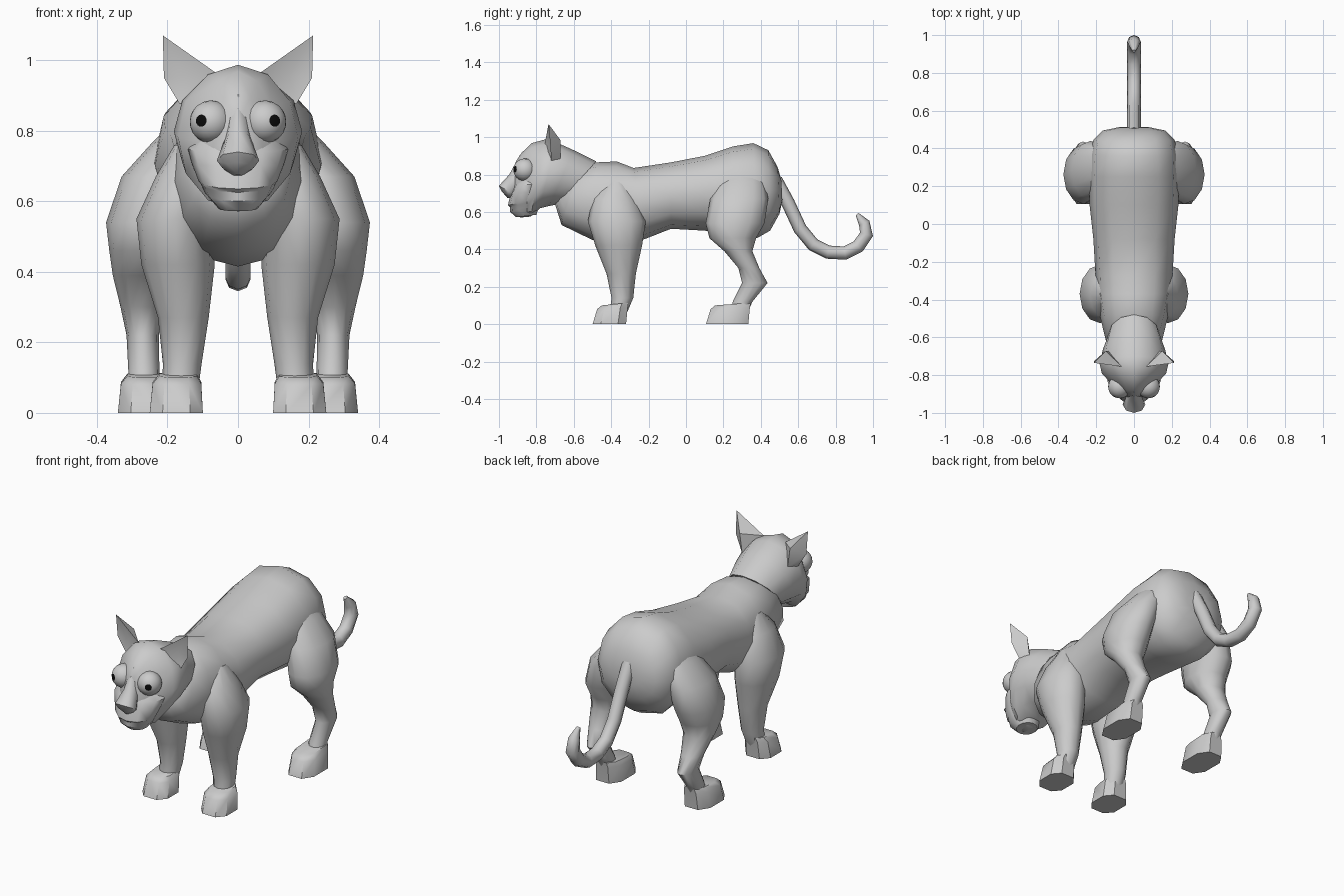
import bpy, bmesh, math
from mathutils import Vector

cube = bpy.data.objects.get("Cube")
if cube:
    bpy.data.objects.remove(cube, do_unlink=True)


def make_material(name, color):
    mat = bpy.data.materials.new(name)
    mat.use_nodes = True
    mat.diffuse_color = color
    mat.node_tree.nodes["Principled BSDF"].inputs["Base Color"].default_value = color
    return mat


GREY = make_material("soft grey", (0.6, 0.6, 0.6, 1))
BLACK = make_material("pupil black", (0.003, 0.003, 0.003, 1))


def finish(name, bm, angle=35, materials=(GREY,)):
    bmesh.ops.recalc_face_normals(bm, faces=bm.faces)
    mesh = bpy.data.meshes.new(name)
    bm.to_mesh(mesh)
    bm.free()
    for mat in materials:
        mesh.materials.append(mat)
    obj = bpy.data.objects.new(name, mesh)
    bpy.context.collection.objects.link(obj)
    bpy.ops.object.select_all(action='DESELECT')
    obj.select_set(True)
    bpy.context.view_layer.objects.active = obj
    bpy.ops.object.shade_smooth_by_angle(angle=math.radians(angle))


def loft(name, rings, sides=12, power=1.0, angle=35, side=1, twist=0.0):
    """Each ring: one end (y, z), opposite end (y, z), half width, centre x."""
    bm = bmesh.new()
    loops = []
    for ya, za, yb, zb, half, *cx in rings:
        a, b = Vector((0, ya, za)), Vector((0, yb, zb))
        loop = []
        for i in range(sides):
            t = math.tau * (i + twist) / sides
            c, s = [math.copysign(abs(v) ** power, v) if abs(v) > 1e-6 else 0
                    for v in (math.cos(t), math.sin(t))]
            p = (a + b) / 2 + (a - b) / 2 * c
            p.x = side * ((cx[0] if cx else 0) + half * s)
            loop.append(bm.verts.new(p))
        loops.append(loop)
    for la, lb in zip(loops, loops[1:]):
        for i in range(sides):
            j = (i + 1) % sides
            bm.faces.new((la[i], la[j], lb[j], lb[i]))
    bm.faces.new(loops[0])
    bm.faces.new(loops[-1])
    finish(name, bm, angle)


def flat_rings(rows):
    """Turn (z, front y, back y, half width, centre x) into level loft rings."""
    return [(f, z, b, z, w, cx) for z, f, b, w, cx in rows]


# Torso, from neck to rump
loft("torso", [
    (-.60, .80, -.70, .64, .10), (-.56, .84, -.665, .53, .15),
    (-.48, .865, -.50, .45, .18), (-.37, .87, -.37, .415, .20),
    (-.28, .835, -.22, .455, .205), (-.08, .865, -.08, .51, .215),
    (.10, .90, .10, .50, .235), (.25, .95, .25, .48, .24),
    (.36, .968, .38, .46, .235), (.44, .93, .45, .50, .215),
    (.49, .84, .50, .59, .165), (.51, .77, .515, .66, .08),
], power=.9, angle=50)

# Head, with a slanting rear edge, narrowing quickly behind the eyes
loft("head", [
    (-.48, .87, -.69, .64, .135), (-.60, .93, -.73, .632, .165),
    (-.70, .975, -.78, .62, .182), (-.755, .987, -.83, .575, .17),
    (-.825, .968, -.885, .57, .11), (-.88, .915, -.92, .60, .07),
    (-.91, .87, -.93, .65, .03),
], angle=45)

# Cheeks and muzzle, with a mouth crease that lifts at the corners
loft("muzzle", [
    (-.885, .79, -.75, .80, .10), (-.92, .74, -.74, .755, .142),
    (-.938, .70, -.75, .71, .13), (-.952, .635, -.77, .68, .112),
    (-.94, .625, -.77, .675, .106),
    (-.94, .60, -.78, .65, .095), (-.908, .572, -.80, .585, .055),
], angle=45)

# Nose bridge, flaring into the nose tip
loft("nose", [
    (-.888, .905, -.84, .86, .022), (-.945, .80, -.87, .75, .038),
    (-1.0, .74, -.91, .69, .06), (-.985, .71, -.92, .68, .045),
    (-.955, .675, -.92, .67, .012),
], sides=8, angle=50)

# Tail, a tapering tube swept along its centre line
path = [Vector(p) for p in ((.48, .77), (.545, .65), (.61, .51), (.68, .425),
                            (.76, .385), (.85, .38), (.92, .415), (.965, .48),
                            (.953, .54), (.915, .588))]
tail = []
for i, p in enumerate(path):
    d = (path[min(i + 1, len(path) - 1)] - path[max(i - 1, 0)]).normalized()
    r = .036 if i < len(path) - 2 else (.03 if i < len(path) - 1 else .01)
    a, b = p + Vector((-d.y, d.x)) * r, p - Vector((-d.y, d.x)) * r
    tail.append((a.x, a.y, b.x, b.y, r))
loft("tail", tail, sides=8, angle=50)

FRONT_LEG = [
    (.76, -.42, -.32, .05, .13), (.67, -.50, -.26, .085, .148),
    (.55, -.525, -.215, .108, .18), (.42, -.485, -.235, .104, .17),
    (.27, -.425, -.268, .072, .155), (.14, -.398, -.282, .055, .158),
    (.05, -.41, -.32, .05, .165),
]
HIND_LEG = [
    (.86, .24, .36, .03, .12), (.77, .18, .42, .065, .175),
    (.67, .13, .44, .10, .23), (.54, .105, .42, .108, .266),
    (.46, .125, .375, .10, .265), (.39, .205, .355, .08, .275),
    (.30, .28, .392, .058, .275), (.22, .30, .436, .046, .27),
    (.12, .25, .355, .044, .267), (.05, .24, .325, .045, .267),
]


def paw(name, front, back, cx, side):
    # Toes slope forward; the heel rises into the ankle
    rings = [(front, 0, back, 0, .08, cx),
             (front + .025, .08, back + .008, .09, .073, cx - .002),
             (front + .05, .1, back + .012, .115, .057, cx - .005)]
    loft(name, rings, sides=8, power=.75, angle=40, side=side, twist=.5)


def ear(name, side):
    # Cupped triangle: four rim points, a hollow front and a ridged back
    bm = bmesh.new()
    points = [(.064, -.755, .965), (.213, -.735, 1.07), (.21, -.725, .95),
              (.165, -.72, .875), (.145, -.715, .955),
              (.15, -.672, .985), (.135, -.672, .88)]
    v = [bm.verts.new((side * x, y, z)) for x, y, z in points]
    for tri in ("014", "124", "234", "304", "105", "215", "265", "326", "306", "056"):
        bm.faces.new([v[int(i)] for i in tri])
    finish(name, bm, 40)


def eye(name, side):
    # The pole of the ball faces forward and outward; its cap is the pupil
    bm = bmesh.new()
    bmesh.ops.create_uvsphere(bm, u_segments=20, v_segments=11, radius=.061)
    look = Vector((side * .48, -.87, .06)).normalized()
    for f in bm.faces:
        f.material_index = int(len(f.verts) == 3 and f.calc_center_median().z > 0)
    bmesh.ops.transform(bm, matrix=look.to_track_quat('Z', 'Y').to_matrix().to_4x4(),
                        verts=bm.verts)
    bmesh.ops.translate(bm, vec=(side * .076, -.862, .825), verts=bm.verts)
    finish(name, bm, 40, (GREY, BLACK))


# Paired parts
for word, s in (("left", 1), ("right", -1)):
    loft(word + "_front_leg", flat_rings(FRONT_LEG), angle=45, side=s)
    loft(word + "_hind_leg", flat_rings(HIND_LEG), angle=45, side=s)
    paw(word + "_front_paw", -.505, -.315, .175, s)
    paw(word + "_hind_paw", .10, .34, .265, s)
    ear(word + "_ear", s)
    eye(word + "_eye", s)
